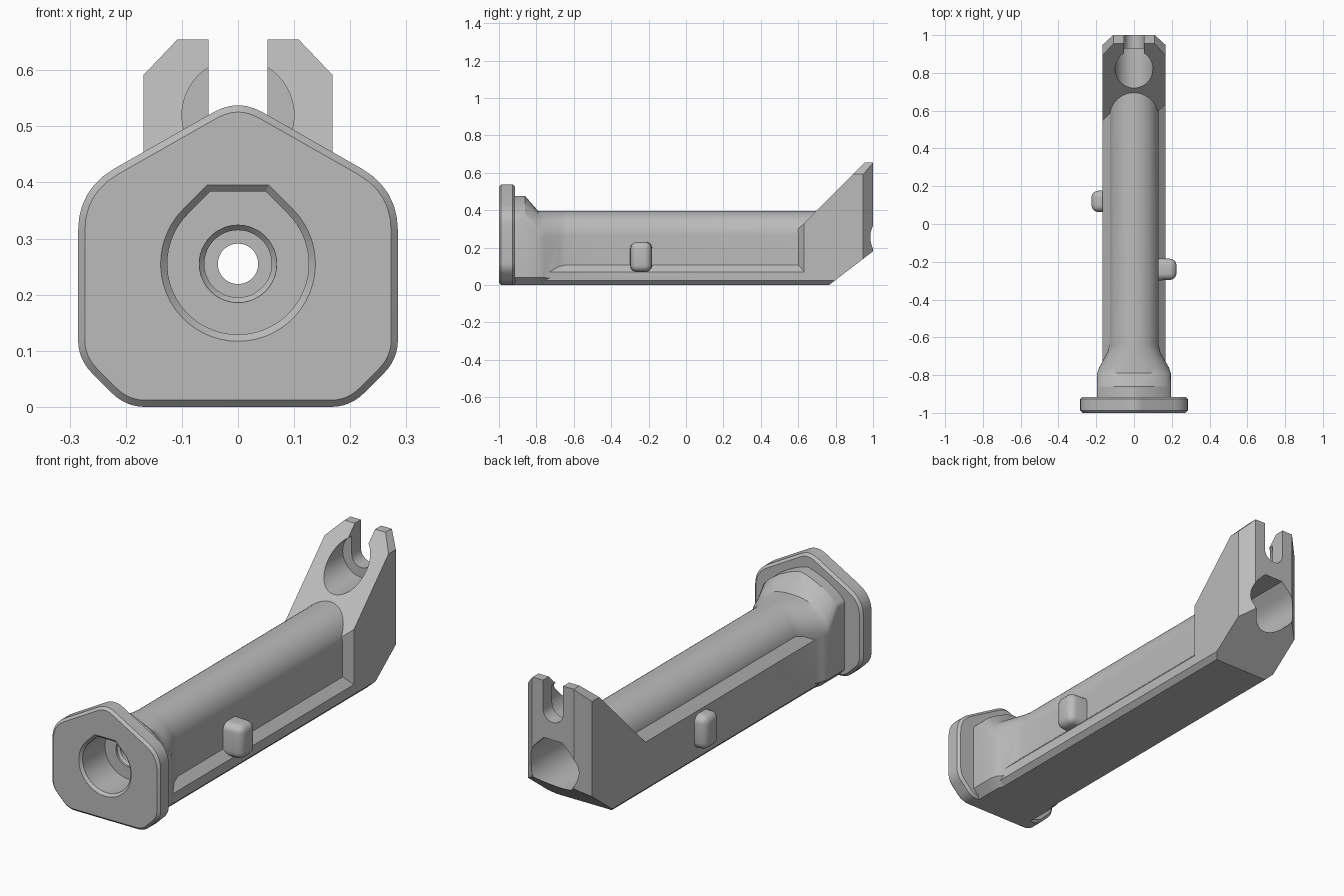
import bpy, bmesh, math
from mathutils import Vector

cube = bpy.data.objects.get("Cube")
if cube:
    bpy.data.objects.remove(cube, do_unlink=True)

AXIS_Z = 0.255   # height of the bore centre line
HALF = 0.168     # half width of the base and the rear head


def to_object(name, bm):
    bmesh.ops.recalc_face_normals(bm, faces=bm.faces)
    mesh = bpy.data.meshes.new(name)
    bm.to_mesh(mesh)
    bm.free()
    obj = bpy.data.objects.new(name, mesh)
    bpy.context.collection.objects.link(obj)
    return obj


def loft(name, sections):
    """Skin a list of (y, [(x, z), ...]) sections and cap both ends."""
    bm = bmesh.new()
    rings = [[bm.verts.new((x, y, z)) for x, z in pts] for y, pts in sections]
    n = len(rings[0])
    for a, b in zip(rings, rings[1:]):
        for i in range(n):
            j = (i + 1) % n
            bm.faces.new((a[i], a[j], b[j], b[i]))
    bm.faces.new(rings[0])
    bm.faces.new(rings[-1])
    return to_object(name, bm)


def prism(name, pts, axis, lo, hi):
    """Extrude a flat outline along one axis."""
    place = {"x": lambda p: (lo, p[0], p[1]),
             "y": lambda p: (p[0], lo, p[1]),
             "z": lambda p: (p[0], p[1], lo)}[axis]
    bm = bmesh.new()
    face = bm.faces.new([bm.verts.new(place(p)) for p in pts])
    new = bmesh.ops.extrude_face_region(bm, geom=[face])["geom"]
    step = Vector([hi - lo if a == axis else 0 for a in "xyz"])
    bmesh.ops.translate(bm, vec=step, verts=[v for v in new if isinstance(v, bmesh.types.BMVert)])
    return to_object(name, bm)


def apply_modifier(obj, mod):
    bpy.context.view_layer.objects.active = obj
    bpy.ops.object.modifier_apply(modifier=mod.name)


def combine(obj, other, operation):
    mod = obj.modifiers.new("combine", "BOOLEAN")
    mod.operation = operation
    mod.solver = "EXACT"
    mod.object = other
    apply_modifier(obj, mod)
    bpy.data.objects.remove(other, do_unlink=True)


def bevel(obj, width, segments):
    mod = obj.modifiers.new("bevel", "BEVEL")
    mod.width = width
    mod.segments = segments
    mod.limit_method = "ANGLE"
    mod.angle_limit = math.radians(50)
    apply_modifier(obj, mod)


def circle(r, z=AXIS_Z, n=48):
    return [(r * math.cos(2 * math.pi * i / n), z + r * math.sin(2 * math.pi * i / n)) for i in range(n)]


def teardrop(r, n=40):
    """Circle whose top runs up at 45 degrees to a short flat."""
    arc = [math.radians(135 + 270 * i / n) for i in range(n + 1)]
    pts = [(r * math.cos(t), AXIS_Z + r * math.sin(t)) for t in arc]
    flat, top = r * (math.sqrt(2) - 1.02), AXIS_Z + r * 1.02
    return pts + [(flat, top), (-flat, top)]


def tunnel(w, zc, h, power, bottom, chamfer, n=32):
    """Upright walls under a superelliptic roof."""
    pts = [(w - chamfer, bottom), (w, bottom + chamfer)]
    for i in range(n + 1):
        c, s = math.cos(math.pi * i / n), math.sin(math.pi * i / n)
        pts.append((math.copysign(w * abs(c) ** (2 / power), c), zc + h * abs(s) ** (2 / power)))
    return pts + [(-w, bottom + chamfer), (-w + chamfer, bottom)]


def rounded(corners, steps=6):
    """Round each (x, z, cut) corner with a quadratic curve."""
    out = []
    for i, (x, z, cut) in enumerate(corners):
        p = Vector((x, z))
        a = p + (Vector(corners[i - 1][:2]) - p).normalized() * cut
        b = p + (Vector(corners[(i + 1) % len(corners)][:2]) - p).normalized() * cut
        for k in range(steps + 1):
            t = k / steps
            out.append(tuple(a * (1 - t) ** 2 + p * 2 * t * (1 - t) + b * t * t))
    return out


# Main barrel: collar, flared neck and domed bar
collar = tunnel(0.195, 0.36, 0.115, 1.35, 0, 0.04)
handle = loft("handle_body", [
    (-0.93, collar), (-0.86, collar),
    (-0.79, tunnel(0.195, 0.25, 0.145, 2.2, 0, 0.04)),
    (-0.76, tunnel(0.185, 0.255, 0.14, 2.1, 0, 0.04)),
    (-0.68, tunnel(0.14, 0.265, 0.13, 2, 0.01, 0.02)),
    (-0.64, tunnel(0.13, 0.265, 0.13, 2, 0.02, 0.02)),
    (0.74, tunnel(0.13, 0.265, 0.13, 2, 0.02, 0.02))])

# Base with a low ledge on the left and a high ledge on the right
base = prism("base", [(-0.145, 0), (0.145, 0), (HALF, 0.023), (HALF, 0.07), (0.125, 0.113),
                      (0.125, 0.2), (-0.125, 0.288), (-HALF, 0.245), (-HALF, 0.023)], "y", -0.8, 0.7)

# Rear head: side outline trimmed by its end and plan outlines
head = prism("rear_head", [(0.5, 0), (0.5, 0.2), (0.955, 0.655), (1, 0.655),
                           (1, 0.18), (0.765, 0)], "x", -0.3, 0.3)
half_end = [(0.145, 0), (HALF, 0.023), (HALF, 0.592), (0.108, 0.655)]
combine(head, prism("end_trim", half_end + [(-x, z) for x, z in reversed(half_end)], "y", 0.3, 1.2), "INTERSECT")
half_plan = [(0.25, 0.4), (0.25, 0.872), (0.108, 1.002)]
combine(head, prism("plan_trim", half_plan + [(-x, y) for x, y in reversed(half_plan)], "z", -0.2, 1), "INTERSECT")
combine(head, prism("recess_trim", [(0.125, 0.4), (0.125, 0.597), (HALF, 0.632), (0.3, 0.632), (0.3, 0.4)],
                    "z", 0.07, 0.6), "DIFFERENCE")

# Front flange with rounded corners and a fine rim chamfer
right = [(0.2, 0, 0.035), (0.285, 0.085, 0.035), (0.285, 0.388, 0.075)]
outline = right + [(0, 0.55, 0.05)] + [(-x, z, c) for x, z, c in reversed(right)]
flange = prism("front_flange", rounded(outline), "y", -1, -0.915)
bevel(flange, 0.012, 1)

for part in (base, head, flange):
    combine(handle, part, "UNION")

# Side pegs, staggered along the bar
for side, y in ((1, -0.24), (-1, 0.12)):
    outline = [(side * 0.09, y - 0.06), (side * 0.225, y - 0.055),
               (side * 0.225, y + 0.055), (side * 0.09, y + 0.06)]
    peg = prism("side_peg", outline, "z", 0.07, 0.23)
    bevel(peg, 0.035, 5)
    combine(handle, peg, "UNION")

# Bores: front socket, stepped through hole, rear socket
cutters = [
    loft("front_socket", [(-1.012, teardrop(0.15)), (-0.988, teardrop(0.126)), (-0.82, teardrop(0.126))]),
    loft("step_hole", [(-0.83, circle(0.069)), (-0.81, circle(0.069)), (-0.8, circle(0.06)), (-0.68, circle(0.06))]),
    loft("through_hole", [(-0.7, circle(0.036)), (0.8, circle(0.036))]),
    loft("rear_socket", [(0.7, teardrop(0.126)), (1.1, teardrop(0.126))]),
    # Pocket in the sloped face and the open slot behind it
    loft("head_pocket", [(0.6, circle(0.1, 0.52)), (0.93, circle(0.1, 0.52))]),
    prism("head_slot", [(0.053, 0.8), (-0.053, 0.8)]
          + [(0.053 * math.cos(t), 0.52 + 0.053 * math.sin(t))
             for t in [math.pi * (1 + i / 12) for i in range(13)]], "y", 0.7, 1.1)]
for cutter in cutters:
    combine(handle, cutter, "DIFFERENCE")

# Single grey finish
grey = bpy.data.materials.new("plain_grey")
grey.use_nodes = True
colour = (0.5, 0.5, 0.5, 1)
grey.diffuse_color = colour
grey.node_tree.nodes["Principled BSDF"].inputs["Base Color"].default_value = colour
handle.data.materials.clear()
handle.data.materials.append(grey)
for face in handle.data.polygons:
    face.material_index = 0

bpy.ops.object.select_all(action="DESELECT")
handle.select_set(True)
bpy.context.view_layer.objects.active = handle
bpy.ops.object.shade_smooth_by_angle(angle=math.radians(30))
